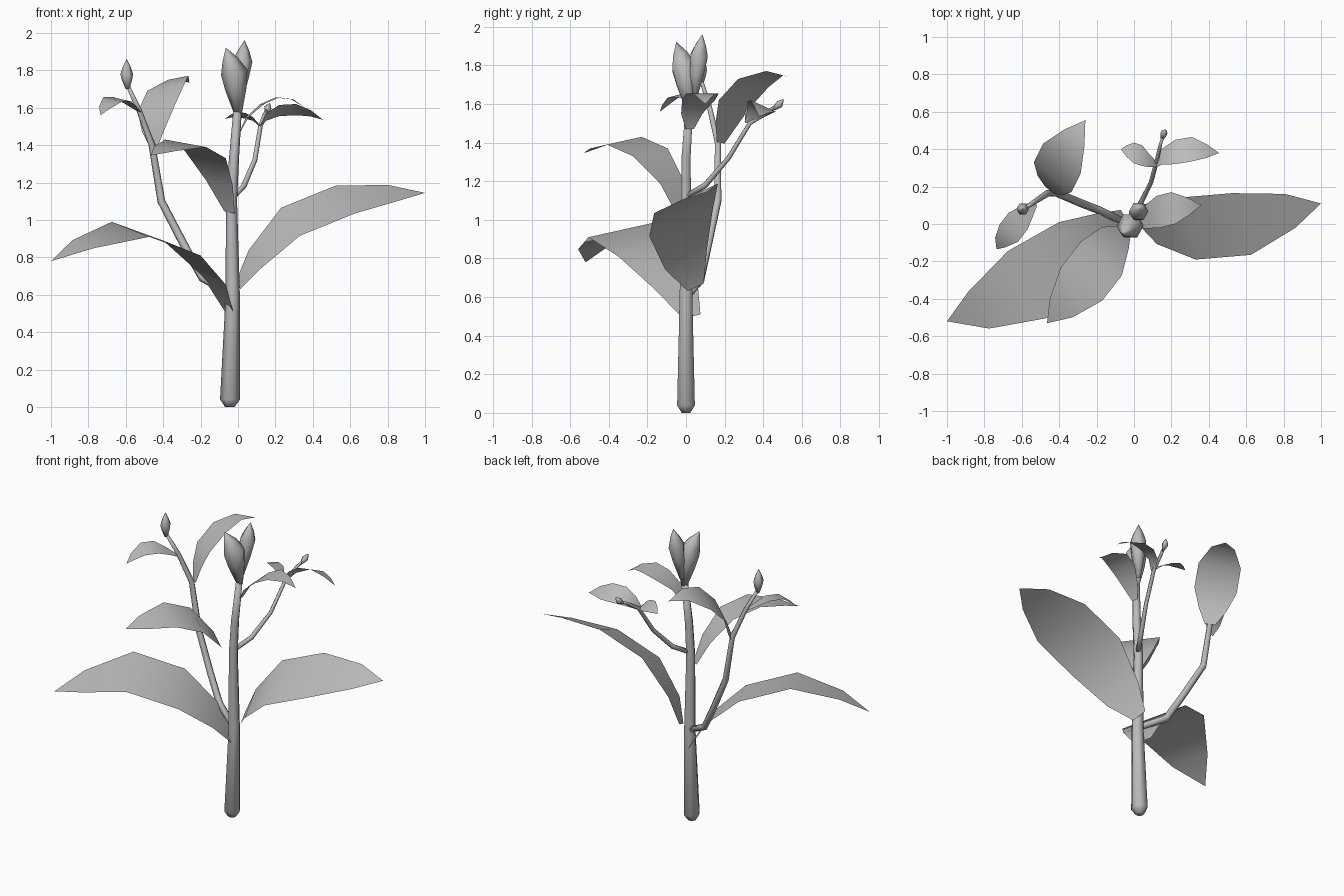
import bpy
import bmesh
import math
from mathutils import Vector

default_cube = bpy.data.objects.get("Cube")
if default_cube:
    bpy.data.objects.remove(default_cube, do_unlink=True)

# One plain grey for the whole plant
grey = bpy.data.materials.new("plain grey")
grey.use_nodes = True
colour = (0.5, 0.5, 0.5, 1)
grey.diffuse_color = colour
grey.node_tree.nodes["Principled BSDF"].inputs["Base Color"].default_value = colour

SIDES = 6
# Share of the full half width at each step along a leaf, from base to tip
LEAF_WIDTHS = (0.25, 0.65, 1, 1, 0.55, 0)


def finish(name, bm):
    """Turn a bmesh into a smooth shaded grey object."""
    mesh = bpy.data.meshes.new(name)
    bm.to_mesh(mesh)
    bm.free()
    mesh.materials.append(grey)
    for polygon in mesh.polygons:
        polygon.use_smooth = True
    part = bpy.data.objects.new(name, mesh)
    bpy.context.collection.objects.link(part)
    return part


def tube(name, points, radii):
    """Sweep a six-sided ring along the points with a radius at each."""
    path = [Vector(point) for point in points]
    bm = bmesh.new()
    rings = []
    for index, centre in enumerate(path):
        before = path[max(index - 1, 0)]
        after = path[min(index + 1, len(path) - 1)]
        tangent = (after - before).normalized()
        across = Vector((0, 1, 0)).cross(tangent).normalized()
        along = tangent.cross(across)
        ring = []
        for step in range(SIDES):
            angle = math.tau * step / SIDES
            offset = across * math.cos(angle) + along * math.sin(angle)
            ring.append(bm.verts.new(centre + offset * radii[index]))
        rings.append(ring)
    for lower, upper in zip(rings, rings[1:]):
        for step in range(SIDES):
            following = (step + 1) % SIDES
            bm.faces.new((lower[step], lower[following], upper[following], upper[step]))
    bm.faces.new(rings[0])
    bm.faces.new(rings[-1])
    bmesh.ops.recalc_face_normals(bm, faces=bm.faces)
    return finish(name, bm)


def bud(name, base, belly, tip, radius):
    """Pointed bud that swells from its base to its belly."""
    base, belly, tip = Vector(base), Vector(belly), Vector(tip)
    points = (base, base.lerp(belly, 0.6), belly, belly.lerp(tip, 0.5), tip)
    shares = (0.3, 0.8, 1, 0.6, 0.02)
    return tube(name, points, [radius * share for share in shares])


def leaf(name, side, midrib):
    """Thin curved blade spread to both sides of its midrib."""
    side = Vector(side)
    bm = bmesh.new()
    rows = []
    for point, width in zip(midrib, LEAF_WIDTHS):
        centre = Vector(point)
        rows.append([bm.verts.new(centre + side * width),
                     bm.verts.new(centre - side * width)])
    for near, far in zip(rows, rows[1:]):
        bm.faces.new((near[0], near[1], far[1], far[0]))
    bmesh.ops.remove_doubles(bm, verts=bm.verts, dist=0.0001)
    bm.normal_update()
    # Keep the upper side of the blade facing upward
    if sum(face.normal.z * face.calc_area() for face in bm.faces) < 0:
        bmesh.ops.reverse_faces(bm, faces=bm.faces)
    return finish(name, bm)


# Stem and branches
tube("main_stem",
     [(-.045, 0, 0), (-.043, 0, .04), (-.028, 0, .6), (-.035, 0, 1.1),
      (-.022, 0, 1.32), (0, .02, 1.62)],
     (.025, .053, .038, .03, .027, .022))
tube("right_branch",
     [(-.03, 0, .6), (-.19, .075, .69), (-.28, .11, .85), (-.41, .165, 1.1),
      (-.46, .165, 1.4), (-.53, .12, 1.59), (-.59, .08, 1.72)],
     (.02, .022, .022, .021, .018, .014, .01))
tube("left_branch",
     [(-.03, 0, 1.12), (.03, .1, 1.18), (.09, .22, 1.32), (.12, .33, 1.5),
      (.14, .42, 1.56), (.155, .47, 1.59)],
     (.015, .015, .013, .012, .01, .008))

# Buds
bud("front_bud", (0, .02, 1.57), (-.02, -.01, 1.79), (-.065, -.05, 1.92), .072)
bud("back_bud", (0, .04, 1.62), (.025, .068, 1.85), (.035, .085, 1.96), .052)
bud("right_branch_bud", (-.59, .08, 1.7), (-.595, .08, 1.78), (-.595, .08, 1.86), .034)
bud("left_branch_bud", (.15, .45, 1.57), (.16, .485, 1.6), (.17, .505, 1.625), .02)

# Leaves on the main stem
leaf("lower_right_leaf", (-.1, .18, .04),
     [(-.045, .03, .5), (-.13, -.06, .68), (-.3, -.17, .85),
      (-.575, -.325, .95), (-.83, -.46, .87), (-1, -.52, .78)])
leaf("lower_left_leaf", (-.05, .165, .075),
     [(0, .05, .65), (.09, 0, .79), (.28, -.025, .99),
      (.575, 0, 1.11), (.835, .07, 1.145), (1, .11, 1.145)])
leaf("upper_right_leaf", (-.11, .09, .02),
     [(-.045, -.03, 1.04), (-.1, -.075, 1.2), (-.175, -.185, 1.35),
      (-.28, -.32, 1.41), (-.39, -.45, 1.38), (-.465, -.53, 1.345)])
leaf("upper_left_leaf", (-.01, .085, 0),
     [(.01, .02, 1.47), (.05, .03, 1.55), (.13, .065, 1.62),
      (.21, .085, 1.655), (.29, .095, 1.645), (.36, .1, 1.6)])

# Leaves on the right branch
leaf("right_branch_back_leaf", (-.1, .08, -.02),
     [(-.45, .18, 1.4), (-.45, .205, 1.49), (-.435, .25, 1.6),
      (-.385, .35, 1.71), (-.32, .46, 1.76), (-.26, .555, 1.735)])
leaf("right_branch_front_leaf", (-.05, .045, .012),
     [(-.53, .11, 1.58), (-.575, .065, 1.615), (-.62, .015, 1.645),
      (-.67, -.05, 1.645), (-.715, -.1, 1.6), (-.735, -.135, 1.56)])

# Leaves on the left branch
leaf("left_branch_outer_leaf", (0, -.065, .03),
     [(.12, .32, 1.5), (.15, .36, 1.55), (.22, .385, 1.585),
      (.31, .4, 1.59), (.39, .39, 1.57), (.455, .38, 1.535)])
leaf("left_branch_inner_leaf", (0, -.055, .015),
     [(.12, .32, 1.5), (.08, .34, 1.54), (.045, .365, 1.555),
      (0, .38, 1.565), (-.04, .39, 1.555), (-.07, .4, 1.54)])
